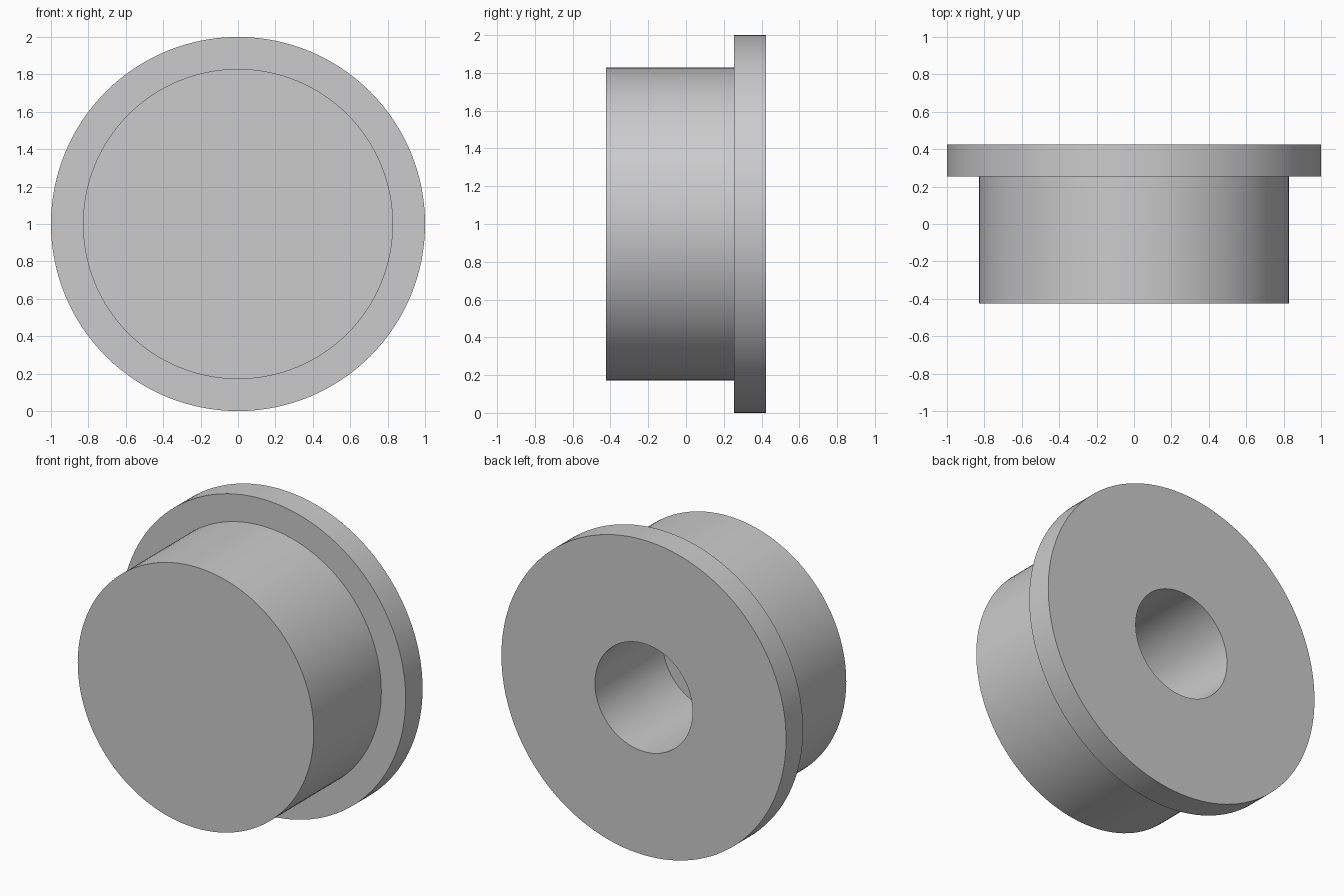
import bpy
import bmesh
import math
from mathutils import Matrix, Vector

cube = bpy.data.objects.get("Cube")
if cube:
    bpy.data.objects.remove(cube, do_unlink=True)

SEGMENTS = 128
CENTRE_Z = 1.0
FRONT, BACK = -0.424, 0.424
FLANGE_RADIUS, FLANGE_THICKNESS = 1.0, 0.17
BODY_RADIUS = 0.829
BORE_RADIUS, BORE_DEPTH = 0.343, 0.68

# Plain grey material
grey = bpy.data.materials.new("plain grey")
grey.use_nodes = True
colour = (0.6, 0.6, 0.6, 1)
grey.diffuse_color = colour
grey.node_tree.nodes["Principled BSDF"].inputs["Base Color"].default_value = colour


def turned_part(name, profile):
    """Revolve (radius, y) points about the y axis and cap both ends."""
    bm = bmesh.new()
    rings = []
    for radius, y in profile:
        angles = [2 * math.pi * i / SEGMENTS for i in range(SEGMENTS)]
        rings.append([bm.verts.new((radius * math.cos(a), y, radius * math.sin(a)))
                      for a in angles])
    for lower, upper in zip(rings, rings[1:]):
        for i in range(SEGMENTS):
            j = (i + 1) % SEGMENTS
            bm.faces.new((lower[i], lower[j], upper[j], upper[i]))
    bm.faces.new(rings[0])
    bm.faces.new(rings[-1])
    bmesh.ops.recalc_face_normals(bm, faces=bm.faces)
    bmesh.ops.transform(bm, matrix=Matrix.Translation(Vector((0, 0, CENTRE_Z))),
                        verts=bm.verts)
    mesh = bpy.data.meshes.new(name)
    bm.to_mesh(mesh)
    bm.free()
    mesh.materials.append(grey)
    part = bpy.data.objects.new(name, mesh)
    bpy.context.collection.objects.link(part)
    bpy.ops.object.select_all(action="DESELECT")
    part.select_set(True)
    bpy.context.view_layer.objects.active = part
    bpy.ops.object.shade_smooth_by_angle(angle=math.radians(30))
    return part


# Closed-front cylinder, rear flange and blind bore as one turned solid
shoulder = BACK - FLANGE_THICKNESS
turned_part("flanged_bushing", [
    (BODY_RADIUS, FRONT),
    (BODY_RADIUS, shoulder),
    (FLANGE_RADIUS, shoulder),
    (FLANGE_RADIUS, BACK),
    (BORE_RADIUS, BACK),
    (BORE_RADIUS, BACK - BORE_DEPTH),
])
